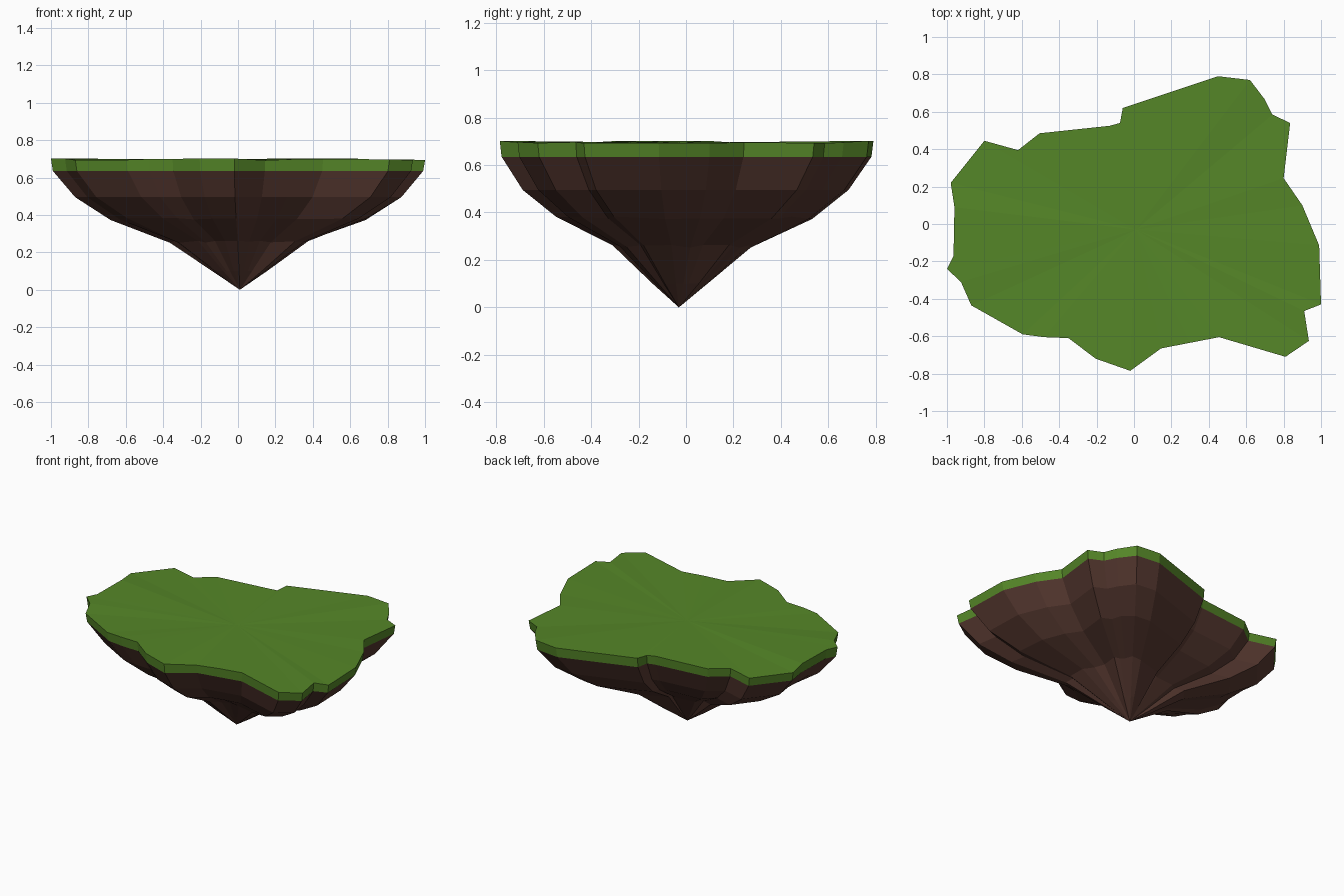
import bpy, bmesh, random

if "Cube" in bpy.data.objects:
    bpy.data.objects.remove(bpy.data.objects["Cube"])

random.seed(4)

# Coastline of the island, counterclockwise from the right side (x, y)
OUTLINE = [
    (0.99, -0.115), (0.90, 0.10), (0.80, 0.245), (0.835, 0.54), (0.74, 0.585),
    (0.70, 0.665), (0.62, 0.77), (0.45, 0.79), (-0.06, 0.62), (-0.075, 0.54),
    (-0.13, 0.525), (-0.505, 0.485), (-0.62, 0.395), (-0.80, 0.445), (-0.98, 0.22),
    (-0.96, 0.09), (-0.965, -0.17), (-1.0, -0.24), (-0.925, -0.31), (-0.87, -0.435),
    (-0.595, -0.59), (-0.48, -0.605), (-0.35, -0.61), (-0.205, -0.72), (-0.02, -0.785),
    (0.145, -0.665), (0.30, -0.635), (0.455, -0.605), (0.81, -0.71), (0.935, -0.625),
    (0.91, -0.465), (1.0, -0.43),
]
CX, CY = 0.01, -0.03
# Rock profile from the turf down: (height, scale of the coastline)
ROCK = [(0.635, 0.99), (0.495, 0.872), (0.378, 0.685), (0.257, 0.37), (0.1, 0.147)]


def material(name, color):
    m = bpy.data.materials.new(name)
    m.diffuse_color = (*color, 1)
    m.use_nodes = True
    m.node_tree.nodes["Principled BSDF"].inputs["Base Color"].default_value = m.diffuse_color
    return m


def ring(bm, z, scale, jitter=0.0):
    return [bm.verts.new((CX + (x - CX) * scale, CY + (y - CY) * scale,
                          z + random.uniform(-jitter, jitter))) for x, y in OUTLINE]


def bridge(bm, upper, lower):
    n = len(upper)
    for i in range(n):
        j = (i + 1) % n
        bm.faces.new((upper[i], lower[i], lower[j], upper[j]))


def fan(bm, loop, z, up):
    tip = bm.verts.new((CX, CY, z))
    n = len(loop)
    for i in range(n):
        a, b = loop[i], loop[(i + 1) % n]
        bm.faces.new((a, b, tip) if up else (b, a, tip))


def finish(bm, name, mat):
    me = bpy.data.meshes.new(name)
    bm.to_mesh(me)
    bm.free()
    me.materials.append(mat)
    bpy.context.collection.objects.link(bpy.data.objects.new(name, me))


# Grass cap: slightly uneven rim, fan top and a short wall
bm = bmesh.new()
rim = ring(bm, 0.697, 1.0, 0.006)
bridge(bm, rim, ring(bm, *ROCK[0]))
fan(bm, rim, 0.694, True)
finish(bm, "grass_cap", material("grass green", (0.091, 0.24, 0.021)))

# Rock underside: shrinking rings down to a point
bm = bmesh.new()
rings = [ring(bm, z, s, 0.006 if 0.2 < z < 0.45 else 0) for z, s in ROCK]
for a, b in zip(rings, rings[1:]):
    bridge(bm, a, b)
fan(bm, rings[-1], 0.0, False)
finish(bm, "rock_underside", material("earth brown", (0.098, 0.042, 0.031)))
